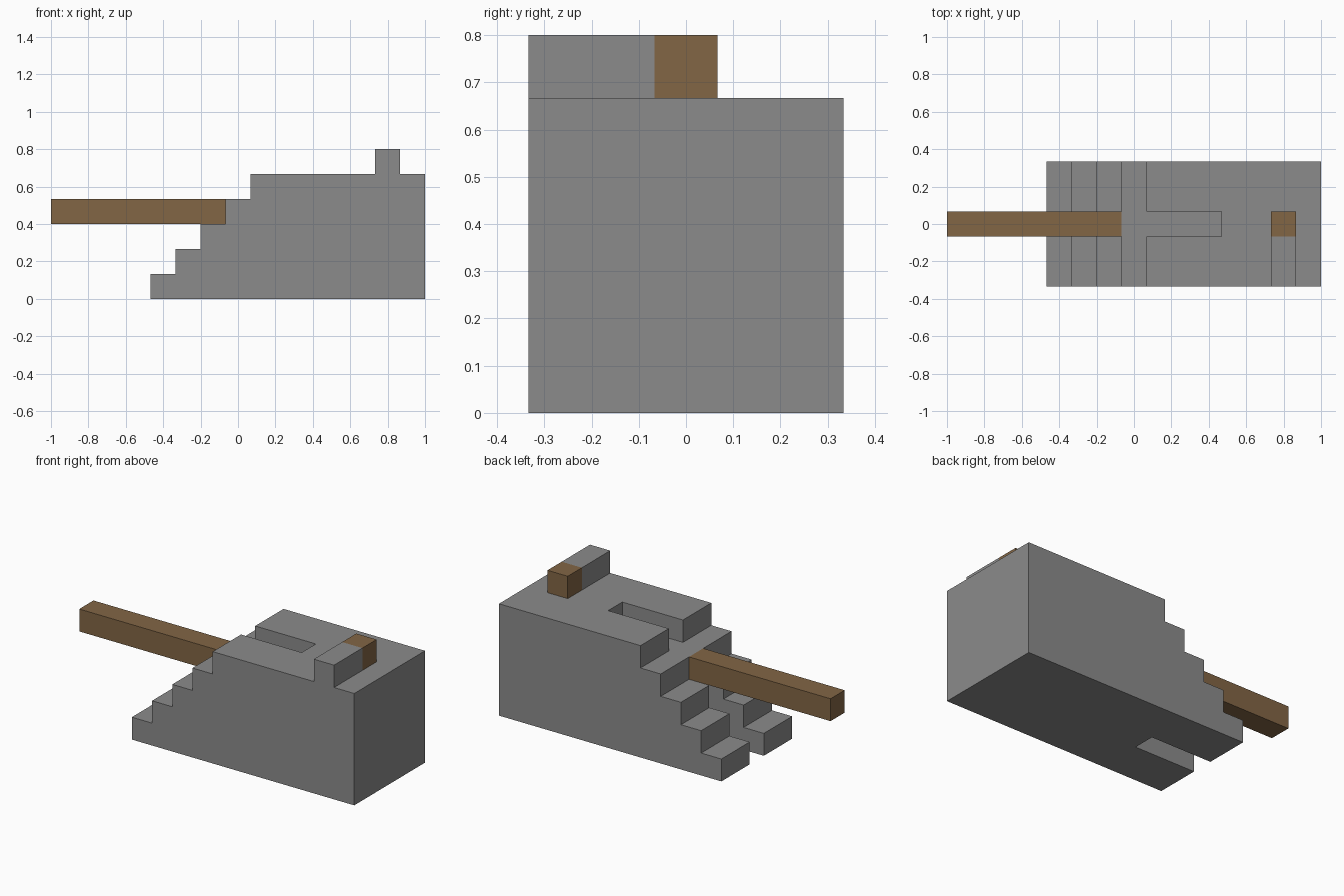
import bpy
import bmesh

U = 2 / 15  # one block; all sizes below are in blocks

cube = bpy.data.objects.get("Cube")
if cube:
    bpy.data.objects.remove(cube, do_unlink=True)


def make_material(name, colour):
    mat = bpy.data.materials.new(name)
    mat.use_nodes = True
    mat.diffuse_color = (*colour, 1)
    mat.node_tree.nodes["Principled BSDF"].inputs["Base Color"].default_value = (*colour, 1)
    return mat


def prism(name, profile, y0, y1, mat=None):
    """Extrude an x-z profile from y0 to y1."""
    bm = bmesh.new()
    face = bm.faces.new([bm.verts.new((x * U, y0 * U, z * U)) for x, z in profile])
    side = bmesh.ops.extrude_face_region(bm, geom=[face])["geom"]
    verts = [v for v in side if isinstance(v, bmesh.types.BMVert)]
    bmesh.ops.translate(bm, verts=verts, vec=(0, (y1 - y0) * U, 0))
    bmesh.ops.recalc_face_normals(bm, faces=bm.faces)
    mesh = bpy.data.meshes.new(name)
    bm.to_mesh(mesh)
    bm.free()
    if mat:
        mesh.materials.append(mat)
    obj = bpy.data.objects.new(name, mesh)
    bpy.context.collection.objects.link(obj)
    return obj


def box(name, x0, x1, y0, y1, z0, z1, mat=None):
    return prism(name, [(x0, z0), (x1, z0), (x1, z1), (x0, z1)], y0, y1, mat)


def cut(target, cutter):
    mod = target.modifiers.new("cut", 'BOOLEAN')
    mod.operation = 'DIFFERENCE'
    mod.solver = 'EXACT'
    mod.object = cutter
    bpy.context.view_layer.objects.active = target
    bpy.ops.object.modifier_apply(modifier=mod.name)
    bpy.data.objects.remove(cutter, do_unlink=True)


stone = make_material("grey stone", (0.26, 0.26, 0.26))
wood = make_material("brown wood", (0.225, 0.133, 0.06))

# Stepped stone body: five equal steps rising to a flat deck
profile = [(7.5, 0), (-3.5, 0)]
for i in range(5):
    profile += [(i - 3.5, i + 1), (i - 2.5, i + 1)]
profile[-1] = (7.5, 5)
body = prism("stepped_body", profile, -2.5, 2.5, stone)

# Full-height notch through the lower steps, and a shallow slot in the deck
cut(body, box("notch_cutter", -5, -0.5, -0.5, 0.5, -1, 3.5))
cut(body, box("slot_cutter", 0, 3.5, -0.5, 0.5, 4, 6))

# Raised ridge on the deck with its wooden end block
box("ridge", 5.5, 6.5, -2.5, -0.5, 5, 6, stone)
box("ridge_end_block", 5.5, 6.5, -0.5, 0.5, 5, 6, wood)

# Long beam projecting over the steps
box("beam", -7.5, -0.5, -0.5, 0.5, 3, 4, wood)
